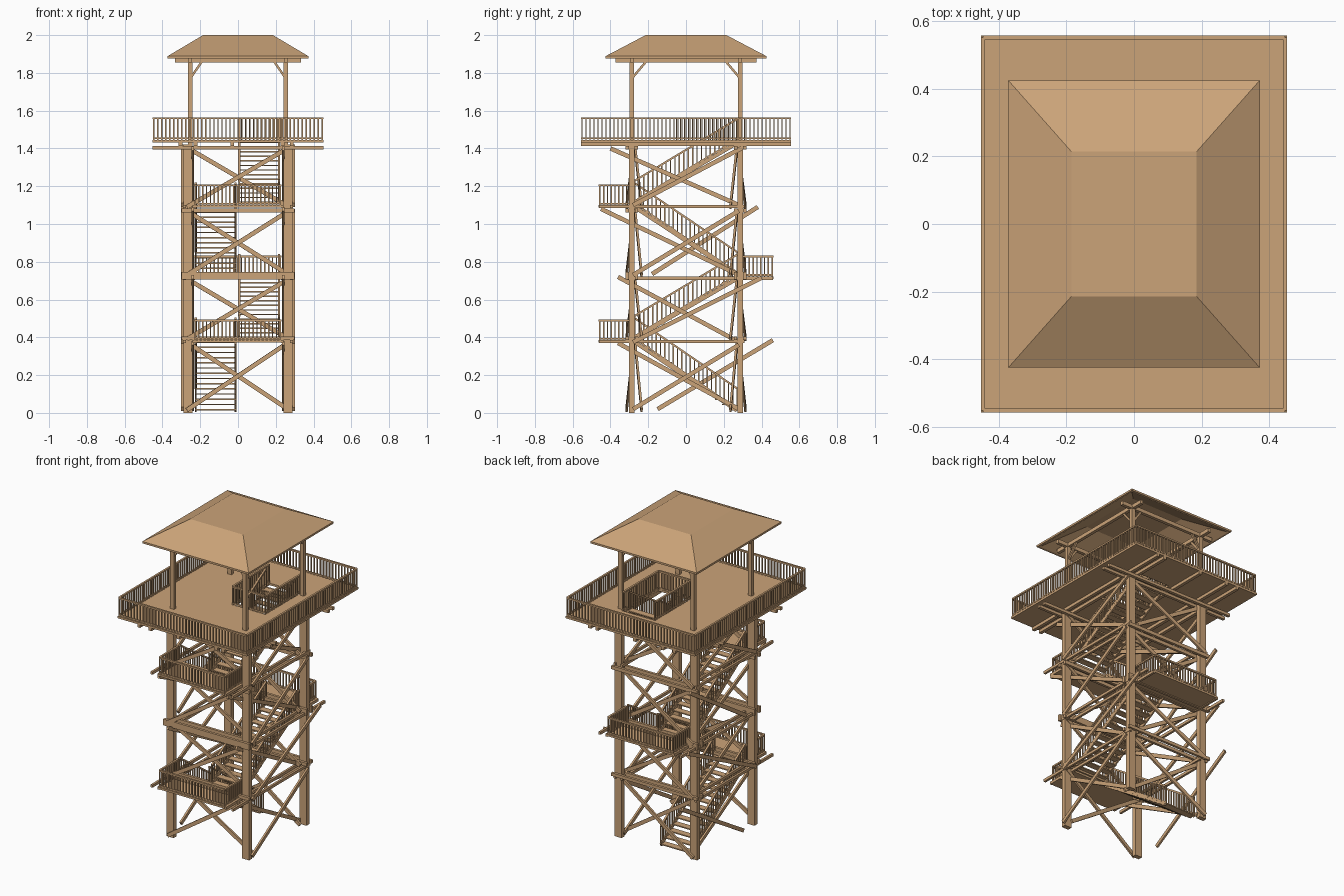
import bpy, bmesh
from mathutils import Vector, Matrix

if "Cube" in bpy.data.objects:
    bpy.data.objects.remove(bpy.data.objects["Cube"])

wood = bpy.data.materials.new("wood")
wood.diffuse_color = (0.6, 0.37, 0.19, 1)
wood.use_nodes = True
wood.node_tree.nodes["Principled BSDF"].inputs["Base Color"].default_value = wood.diffuse_color
S = (-1, 1)


def finish(name, bm):
    bmesh.ops.recalc_face_normals(bm, faces=bm.faces)
    me = bpy.data.meshes.new(name)
    bm.to_mesh(me)
    bm.free()
    ob = bpy.data.objects.new(name, me)
    me.materials.append(wood)
    bpy.context.collection.objects.link(ob)
    return ob


def beam(bm, a, b, w, h):
    """Timber from a to b: w wide sideways, h deep."""
    a, b = Vector(a), Vector(b)
    d = (b - a).normalized()
    side = Vector((1, 0, 0)) if abs(d.z) > 0.999 else d.cross(Vector((0, 0, 1))).normalized()
    up = side.cross(d)
    m = Matrix((side * w, d * (b - a).length, up * h)).transposed().to_4x4()
    m.translation = (a + b) / 2
    bmesh.ops.create_cube(bm, size=1, matrix=m)


def box(bm, x0, x1, y0, y1, z0, z1):
    m = Matrix.Diagonal((x1 - x0, y1 - y0, z1 - z0, 1))
    m.translation = ((x0 + x1) / 2, (y0 + y1) / 2, (z0 + z1) / 2)
    bmesh.ops.create_cube(bm, size=1, matrix=m)


def railing(bm, a, b, h=0.115, gap=0.021):
    """Top rail, bottom rail and upright pickets, level or sloping."""
    a, b = Vector(a), Vector(b)
    z = Vector((0, 0, 1))
    beam(bm, a + z * h, b + z * h, 0.012, 0.01)
    beam(bm, a + z * 0.008, b + z * 0.008, 0.008, 0.008)
    n = max(1, round((b - a).length / gap))
    for i in range(n + 1):
        p = a.lerp(b, i / n)
        beam(bm, p, p + z * h, 0.007, 0.007)


# Main posts and slimmer roof posts
bm = bmesh.new()
for sx in S:
    for sy in S:
        box(bm, sx * .264 - .024, sx * .264 + .024, sy * .287 - .014, sy * .287 + .014, 0, 1.42)
finish("main_posts", bm)
bm = bmesh.new()
for sx in S:
    for sy in S:
        x, y = sx * .253, sy * .287
        box(bm, x - .013, x + .013, y - .011, y + .011, 1.42, 1.87)
        beam(bm, (x, y, 1.77), (x - sx * .065, y, 1.865), .012, .012)
        beam(bm, (x, y, 1.77), (x, y - sy * .08, 1.865), .012, .012)
finish("roof_posts_and_knee_braces", bm)

# Horizontal ties at each level
bm = bmesh.new()
for z0, z1 in ((.385, .405), (.705, .745), (1.06, 1.082)):
    for sy in S:
        for off in (.263, .311):
            beam(bm, (-.3, sy * off, (z0 + z1) / 2), (.3, sy * off, (z0 + z1) / 2), .016, z1 - z0)
for z, y0, y1 in ((.378, -.46, .31), (.713, -.31, .46), (1.093, -.46, .31)):
    for x in (-.283, -.235, .235, .283):
        beam(bm, (x, y0, z), (x, y1, z), .014, .017)
finish("level_ties", bm)

# Cross braces on front and back faces
bm = bmesh.new()
levels = ((.015, .375), (.39, .71), (.73, 1.07), (1.09, 1.405))
for z0, z1 in levels:
    for sy in S:
        beam(bm, (-.27, sy * .315, z0), (.27, sy * .275, z1), .012, .023)
        beam(bm, (.27, sy * .235, z0), (-.27, sy * .27, z1), .012, .023)
# Cross braces on the sides: (x, y low, z low, y high, z high)
side = [(.295, -.28, .02, .28, .36), (.24, .28, .02, -.36, .37),
        (-.295, -.15, .02, .46, .385), (-.24, .28, .02, -.36, .37),
        (.295, -.28, .375, .4, .715), (.24, .28, .375, -.36, .72),
        (-.295, -.28, .375, .4, .715), (-.24, .28, .375, -.36, .72),
        (.295, -.28, .73, .28, 1.07), (.24, .28, .73, -.45, 1.08),
        (-.295, -.18, .735, .38, 1.09), (-.24, .28, .73, -.45, 1.08),
        (.295, -.28, 1.1, .31, 1.41), (.24, .28, 1.1, -.4, 1.4),
        (-.295, -.28, 1.1, .31, 1.41), (-.24, .28, 1.1, -.4, 1.4)]
for x, ya, za, yb, zb in side:
    beam(bm, (x, ya, za), (x, yb, zb), .012, .023)
finish("cross_braces", bm)

# Stair flights: stringers, open treads and sloping rails
flights = ((-.228, -.008, .27, 0, .385), (.002, .222, -.27, .385, .722),
           (-.228, -.008, .27, .722, 1.1), (.002, .222, -.27, 1.1, 1.44))
stairs, rails = bmesh.new(), bmesh.new()
for x0, x1, y, z0, z1 in flights:
    for x in (x0 + .005, x1 - .005):
        beam(stairs, (x, y, z0 + .012), (x, -y, z1 - .012), .009, .02)
        railing(rails, (x, y, z0 + .015), (x, -y, z1), .115, .027)
    n = 14
    for i in range(n):
        t = (i + .5) / n
        yc, zc = y * (1 - 2 * t), z0 + (z1 - z0) * t
        box(stairs, x0, x1, yc - .021, yc + .021, zc, zc + .007)
finish("stair_flights", stairs)
finish("stair_railings", rails)

# Landings
floor, rails = bmesh.new(), bmesh.new()
for s, z in ((-1, .385), (1, .722), (-1, 1.1)):
    ya, yb = sorted((s * .265, s * .462))
    box(floor, -.235, .23, ya, yb, z - .012, z)
    i, o = s * .275, s * .456
    railing(rails, (-.228, o, z), (.224, o, z), .105)
    for x in (-.228, .224):
        railing(rails, (x, i, z), (x, o, z), .105)
finish("landings", floor)
finish("landing_railings", rails)

# Viewing deck with stair opening, joists and railings
X, Y = .452, .557
bm = bmesh.new()
box(bm, -X, 0, -Y, Y, 1.432, 1.445)
box(bm, .226, X, -Y, Y, 1.432, 1.445)
box(bm, 0, .226, -Y, -.05, 1.432, 1.445)
box(bm, 0, .226, .31, Y, 1.432, 1.445)
finish("deck_floor", bm)
bm = bmesh.new()
for x in (-.305, -.225, -.03, .235, .285):
    beam(bm, (x, -Y, 1.424), (x, Y, 1.424), .02, .022)
for y in (-.31, -.264, .264, .31):
    beam(bm, (-X, y, 1.404), (X, y, 1.404), .018, .018)
finish("deck_joists", bm)
bm = bmesh.new()
for s in S:
    railing(bm, (s * .446, -.551, 1.445), (s * .446, .551, 1.445))
    railing(bm, (-.446, s * .551, 1.445), (.446, s * .551, 1.445))
for p, q in (((0, -.05), (0, .31)), ((.226, -.05), (.226, .31)), ((0, -.05), (.226, -.05))):
    railing(bm, (*p, 1.445), (*q, 1.445))
finish("deck_railings", bm)

# Roof plates and hollow hipped roof with a flat top
bm = bmesh.new()
for s in S:
    beam(bm, (-.333, s * .287, 1.868), (.333, s * .287, 1.868), .02, .024)
    beam(bm, (s * .253, -.372, 1.868), (s * .253, .372, 1.868), .02, .024)
finish("roof_plates", bm)
bm = bmesh.new()
rings = [[bm.verts.new((a * x, b * y, z)) for a, b in ((-1, -1), (1, -1), (1, 1), (-1, 1))]
         for x, y, z in ((.36, .41, 1.877), (.372, .425, 1.877), (.372, .425, 1.889), (.185, .214, 2.0))]
inner = [bm.verts.new((a * .18, b * .208, 1.987)) for a, b in ((-1, -1), (1, -1), (1, 1), (-1, 1))]
loop = [inner] + rings
for r, q in zip(loop, loop[1:]):
    for i in range(4):
        bm.faces.new((r[i], r[(i + 1) % 4], q[(i + 1) % 4], q[i]))
bm.faces.new(rings[-1])
bm.faces.new(inner[::-1])
finish("roof", bm)
